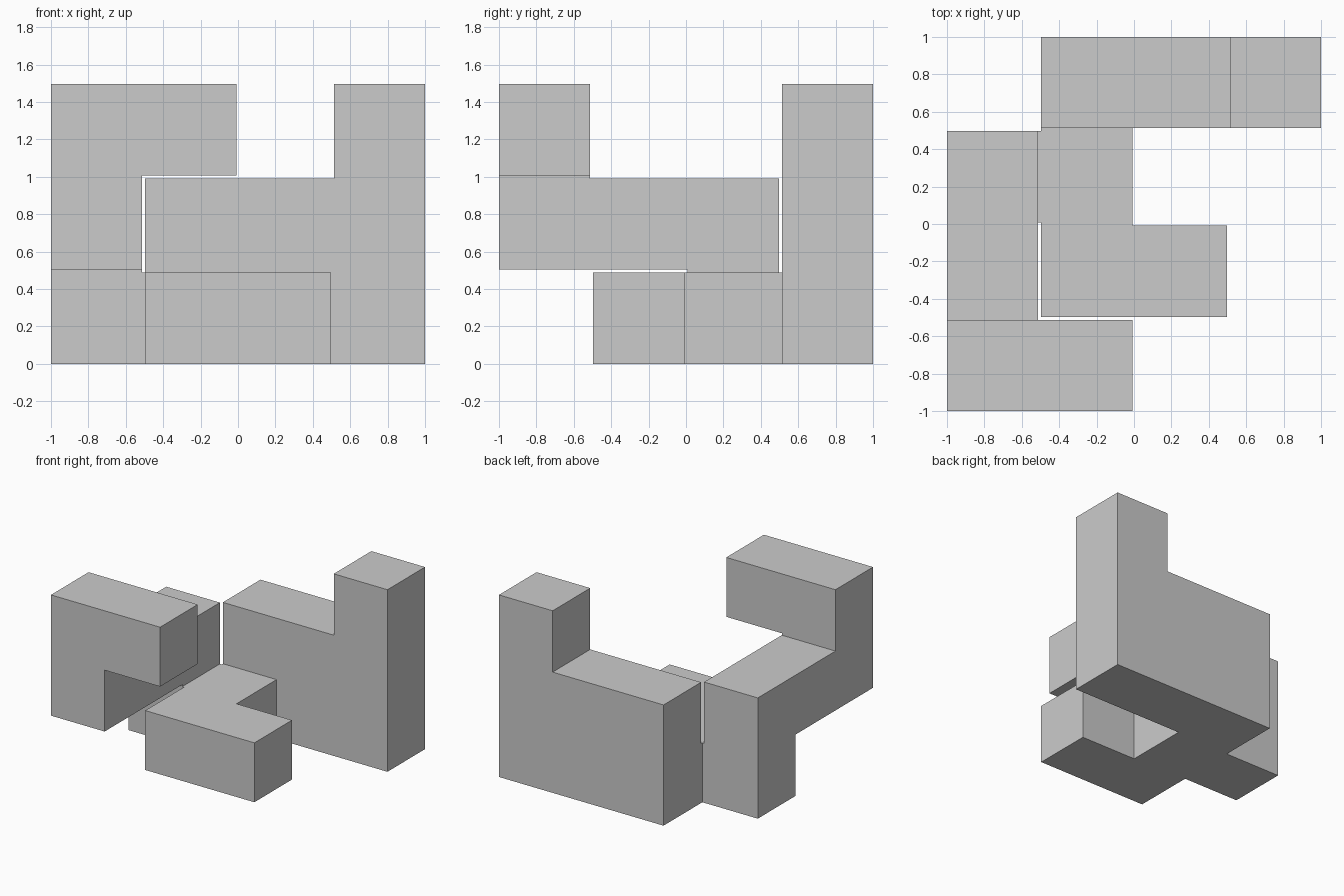
import bpy, bmesh
from math import radians
from itertools import product
from mathutils import Vector

if "Cube" in bpy.data.objects:
    bpy.data.objects.remove(bpy.data.objects["Cube"])

S = 0.504          # cube pitch
D = 2 * S - 1      # inset of every outer face, so neighbouring arms do not touch

# Straight bars of the cube puzzle piece: first and last cell (x, y, z)
BARS = [
    ((1, 3, 0), (3, 3, 1)),   # back wall
    ((3, 3, 0), (3, 3, 2)),   # tall back right post
    ((1, 1, 0), (1, 3, 0)),   # floor bar running forward
    ((1, 1, 0), (2, 1, 0)),   # front foot
    ((0, 2, 0), (1, 2, 0)),   # floor link to the left
    ((0, 2, 0), (0, 2, 1)),   # left riser
    ((0, 0, 1), (0, 2, 1)),   # raised left arm
    ((0, 0, 1), (0, 0, 2)),   # front left riser
    ((0, 0, 2), (1, 0, 2)),   # top front bar
]

# Fine grid: slot 2k is the body of cell k, slot 2k+1 the thin gap after it
filled = set()
for lo, hi in BARS:
    filled.update(product(*(range(2 * a, 2 * b + 1) for a, b in zip(lo, hi))))


def line(i):
    """Position of grid line i, measured from the outer face."""
    return (i // 2) * S + (S - 2 * D if i % 2 else 0)


# Skin the filled slots with their exposed faces
bm = bmesh.new()
verts = {}


def vert(key):
    if key not in verts:
        verts[key] = bm.verts.new(Vector([line(i) for i in key]) - Vector((1, 1, 0)))
    return verts[key]


for cell in filled:
    for axis, side in product(range(3), (0, 1)):
        beside = list(cell)
        beside[axis] += 1 if side else -1
        if tuple(beside) in filled:
            continue
        loop = []
        for u, v in ((0, 0), (1, 0), (1, 1), (0, 1)):
            key = list(cell)
            key[axis] += side
            key[(axis + 1) % 3] += u
            key[(axis + 2) % 3] += v
            loop.append(vert(tuple(key)))
        bm.faces.new(loop if side else loop[::-1])

# Merge coplanar faces into clean flat sides
bmesh.ops.dissolve_limit(bm, angle_limit=radians(1), verts=bm.verts[:], edges=bm.edges[:])

mesh = bpy.data.meshes.new("cube_puzzle_piece")
bm.to_mesh(mesh)
bm.free()
bpy.context.collection.objects.link(bpy.data.objects.new("cube_puzzle_piece", mesh))
